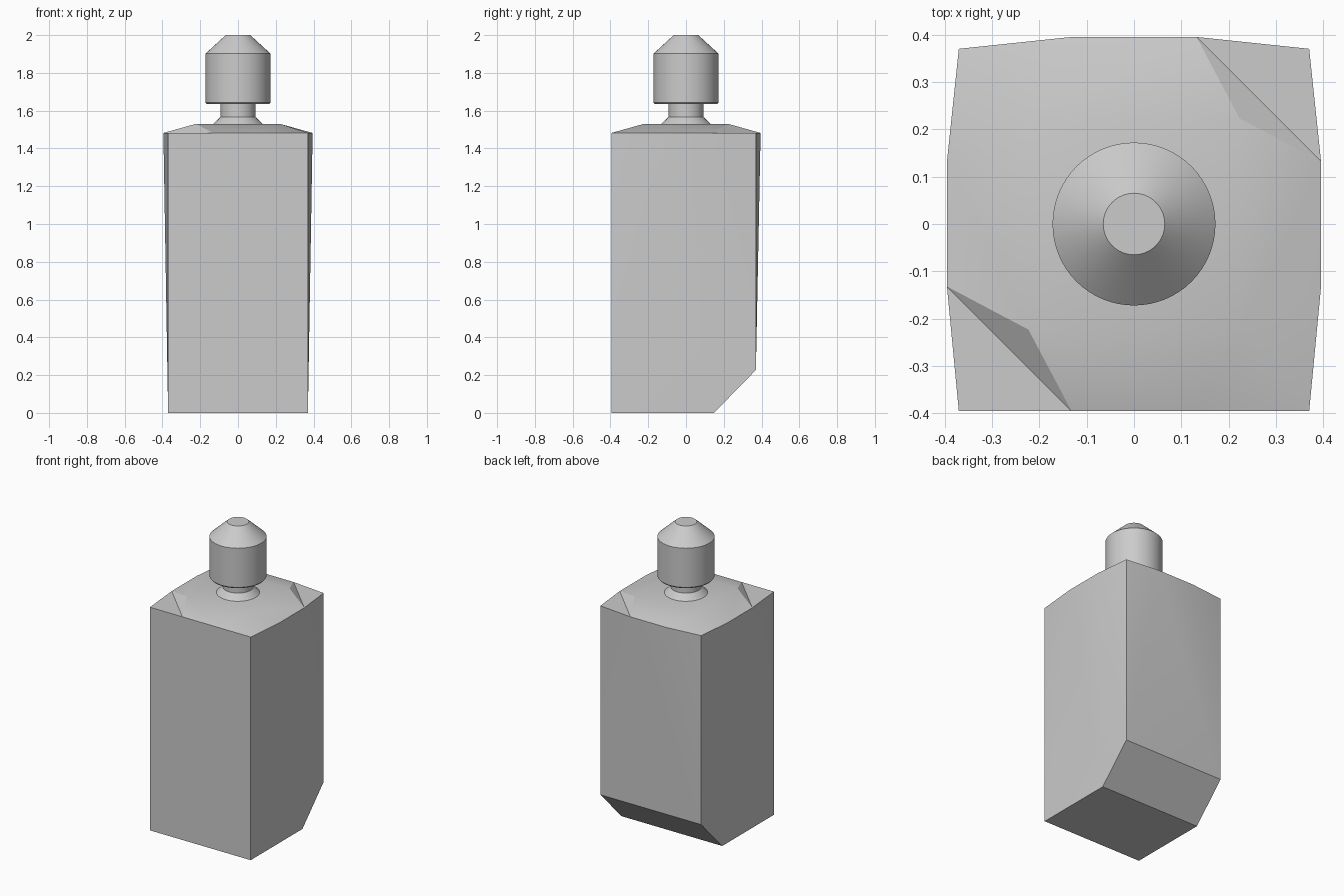
import bpy
import bmesh
import math

cube = bpy.data.objects.get("Cube")
if cube:
    bpy.data.objects.remove(cube, do_unlink=True)

# Single plain grey
GREY = (0.6, 0.6, 0.6, 1)
grey = bpy.data.materials.new("plain_grey")
grey.use_nodes = True
grey.diffuse_color = GREY
grey.node_tree.nodes["Principled BSDF"].inputs["Base Color"].default_value = GREY


def finish(bm, name):
    bmesh.ops.recalc_face_normals(bm, faces=bm.faces)
    mesh = bpy.data.meshes.new(name)
    bm.to_mesh(mesh)
    bm.free()
    obj = bpy.data.objects.new(name, mesh)
    bpy.context.collection.objects.link(obj)
    mesh.materials.append(grey)
    bpy.ops.object.select_all(action="DESELECT")
    obj.select_set(True)
    bpy.context.view_layer.objects.active = obj
    bpy.ops.object.shade_smooth_by_angle(angle=math.radians(30))
    return obj


def lathe(name, profile, segments=64):
    bm = bmesh.new()
    verts = [bm.verts.new((r, 0, z)) for r, z in profile]
    edges = [bm.edges.new(pair) for pair in zip(verts, verts[1:])]
    bmesh.ops.spin(bm, geom=verts + edges, cent=(0, 0, 0), axis=(0, 0, 1),
                   angle=2 * math.pi, steps=segments)
    bmesh.ops.remove_doubles(bm, verts=bm.verts, dist=0.0005)
    return finish(bm, name)


# Body: straight base with a sloped back edge, bowed rim and raised top
CORNER, BOW, MID, INNER = 0.37, 0.395, 0.132, 0.223
RIM, TOP = 1.482, 1.53
bm = bmesh.new()
base, mid, rim, inner = {}, {}, {}, {}
for s in (-1, 1):
    base[s] = [bm.verts.new((s * CORNER, y, z))
               for y, z in ((-BOW, 0), (0.148, 0), (CORNER, 0.227))]
    for t in (-1, 1):
        rim[s, t] = bm.verts.new((s * CORNER, CORNER if t > 0 else -BOW, RIM))
        mid["x", s, t] = bm.verts.new((s * BOW, t * MID, RIM))
        mid["y", s, t] = bm.verts.new((s * MID, t * BOW, RIM))
        inner[s, t] = bm.verts.new((s * INNER, t * INNER, TOP))

face = bm.faces.new
L, R = base[1], base[-1]

# Bowed left and right sides
for s in (-1, 1):
    b = base[s]
    face((b[0], mid["x", s, -1], rim[s, -1]))
    face((b[0], b[1], mid["x", s, -1]))
    face((b[1], mid["x", s, 1], mid["x", s, -1]))
    face((b[1], b[2], mid["x", s, 1]))
    face((b[2], rim[s, 1], mid["x", s, 1]))

# Flat front, bottom and sloped lower back
face((R[0], L[0], rim[1, -1], mid["y", 1, -1], mid["y", -1, -1], rim[-1, -1]))
face((R[0], R[1], L[1], L[0]))
face((R[1], R[2], L[2], L[1]))

# Bowed back
face((R[2], mid["y", -1, 1], rim[-1, 1]))
face((L[2], mid["y", 1, 1], rim[1, 1]))
face((R[2], L[2], mid["y", 1, 1], mid["y", -1, 1]))

# Raised top panel and its shallow slopes
face([inner[k] for k in ((-1, -1), (1, -1), (1, 1), (-1, 1))])
for s in (-1, 1):
    face((inner[s, -1], inner[s, 1], mid["x", s, 1], mid["x", s, -1]))
    face((inner[-1, s], inner[1, s], mid["y", 1, s], mid["y", -1, s]))

# Corners: two opposite ones are folded, the other two run straight up
for s in (-1, 1):
    for t in (-1, 1):
        mx, my, c, i = mid["x", s, t], mid["y", s, t], rim[s, t], inner[s, t]
        if s == t:
            face((mx, my, c))
            face((mx, my, i))
        else:
            face((c, i, mx))
            face((c, i, my))
finish(bm, "body")

# Flared neck
lathe("neck", [(0, 1.52), (0.13, 1.52), (0.13, 1.53), (0.092, 1.567),
               (0.092, 1.645), (0, 1.645)])

# Stopper with conical top
lathe("stopper", [(0, 1.634), (0.165, 1.634), (0.172, 1.642), (0.172, 1.902),
                  (0.065, 2.0), (0, 2.0)])
